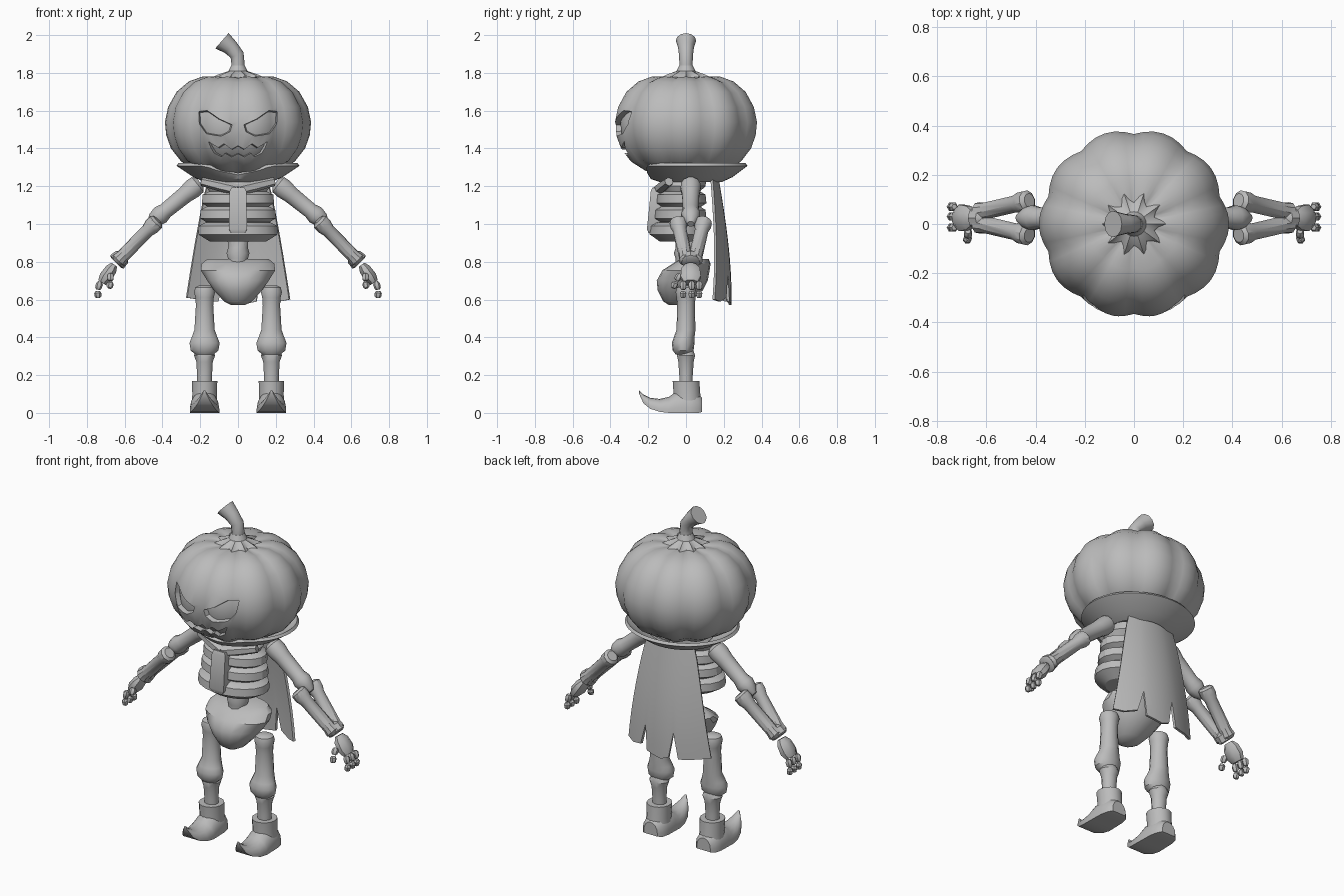
import bpy, bmesh, math
from mathutils import Vector

cube = bpy.data.objects.get("Cube")
if cube:
    bpy.data.objects.remove(cube, do_unlink=True)

GREY = (0.5, 0.5, 0.5, 1)
grey = bpy.data.materials.new("plain_grey")
grey.use_nodes = True
grey.diffuse_color = GREY
grey.node_tree.nodes["Principled BSDF"].inputs["Base Color"].default_value = GREY


def finish(ob, angle=35):
    """Apply modifiers, then smooth with sharp edges kept."""
    bpy.context.view_layer.objects.active = ob
    for m in list(ob.modifiers):
        bpy.ops.object.modifier_apply(modifier=m.name)
    for p in ob.data.polygons:
        p.use_smooth = True
    ob.data.set_sharp_from_angle(angle=math.radians(angle))
    return ob


def loft(name, rings, closed=True, thick=0, cutters=(), angle=35):
    """Skin a list of point rings; closed rings get end caps."""
    bm = bmesh.new()
    rows = [[bm.verts.new(p) for p in r] for r in rings]
    n = len(rows[0])
    for a, b in zip(rows, rows[1:]):
        for i in range(n if closed else n - 1):
            j = (i + 1) % n
            bm.faces.new((a[i], a[j], b[j], b[i]))
    if closed and not thick:
        bm.faces.new(rows[0])
        bm.faces.new(rows[-1])
    bmesh.ops.recalc_face_normals(bm, faces=bm.faces)
    me = bpy.data.meshes.new(name)
    bm.to_mesh(me)
    bm.free()
    me.materials.append(grey)
    ob = bpy.data.objects.new(name, me)
    bpy.context.collection.objects.link(ob)
    if thick:
        m = ob.modifiers.new("thickness", 'SOLIDIFY')
        m.thickness, m.offset = thick, 0
    for c in cutters:
        m = ob.modifiers.new("cut", 'BOOLEAN')
        m.operation, m.solver, m.object = 'DIFFERENCE', 'EXACT', c
    return finish(ob, angle)


def angles(n, offset=0.0):
    return [2 * math.pi * (i + offset) / n for i in range(n)]


def stack(name, layers, n=16, cx=0, angle=35):
    """Horizontal ellipses given as (z, half width, half depth, centre y)."""
    return loft(name, [[(cx + rx * math.cos(a), cy + ry * math.sin(a), z)
                        for a in angles(n, 0.5)] for z, rx, ry, cy in layers], angle=angle)


def bone(name, a, b, profile, n=10, flat=1.0):
    """Tapered rod from a to b; profile holds (fraction, radius)."""
    a, b = Vector(a), Vector(b)
    q = (b - a).to_track_quat('Z', 'Y')
    return loft(name, [[a.lerp(b, t) + q @ Vector((r * math.cos(w), r * flat * math.sin(w), 0))
                        for w in angles(n, 0.5)] for t, r in profile])


# Pumpkin head: ten lobes, carved face over a smaller core
HEAD = [(.02, 1.27), (.12, 1.255), (.22, 1.28), (.3, 1.33), (.355, 1.4), (.38, 1.47),
        (.387, 1.54), (.37, 1.62), (.325, 1.7), (.26, 1.755), (.19, 1.78), (.1, 1.78), (.02, 1.775)]


def pumpkin(name, size, cutters=()):
    rings = []
    for r, z in HEAD:
        ring = []
        for a in angles(60):
            lobe = abs(math.sin(5 * (a + math.pi / 2)))
            k = size * r * (.945 + .055 * lobe)
            ring.append((k * math.cos(a), k * math.sin(a),
                         1.53 + (z - 1.53) * size * (.97 + .03 * lobe)))
        rings.append(ring)
    return loft(name, rings, cutters=cutters, angle=40)


def carver(name, outline):
    cx = sum(p[0] for p in outline) / len(outline)
    cz = sum(p[1] for p in outline) / len(outline)
    ob = loft(name, [[(cx + (x - cx) * k, y, cz + (z - cz) * k) for x, z in outline]
                     for y, k in ((-.45, 1.25), (-.25, .72))])
    ob.hide_render = True
    return ob


EYE = [(.225, 1.61), (.165, 1.605), (.1, 1.555), (.035, 1.525), (.045, 1.49),
       (.09, 1.467), (.17, 1.475), (.215, 1.53)]
SMILE = [(.17, 1.44), (.11, 1.405), (.075, 1.425), (.035, 1.395), (0, 1.415)]
CHIN = [(.04, 1.35), (.075, 1.375), (.1, 1.35), (.145, 1.375)]
mouth = (SMILE + [(-x, z) for x, z in SMILE[-2::-1]]
         + [(-x, z) for x, z in CHIN[::-1]] + [(0, 1.37)] + CHIN)
carvers = [carver("mouth_cutter", mouth)]
for s in (-1, 1):
    carvers.append(carver("eye_cutter", [(s * x, z) for x, z in EYE]))
pumpkin("pumpkin_head", 1.0, carvers)
pumpkin("pumpkin_core", .925)
for c in carvers:
    bpy.data.objects.remove(c, do_unlink=True)

# Stem with a ragged cap at its foot
rings = []
for z, r, star in ((1.765, .125, .035), (1.79, .095, .015), (1.81, .05, 0), (1.84, .036, 0)):
    rings.append([((r + star * (-1) ** i) * math.cos(a), (r + star * (-1) ** i) * math.sin(a), z)
                  for i, a in enumerate(angles(20))])
loft("stem_cap", rings)
rings = []
for x, z, r, tilt in ((0, 1.8, .038, 0), (0, 1.85, .035, 0), (-.005, 1.895, .037, .4),
                      (-.04, 1.935, .042, .75), (-.085, 1.97, .054, .85)):
    rings.append([(x + r * math.cos(a) * math.cos(tilt), r * math.sin(a),
                   z + r * math.cos(a) * math.sin(tilt)) for a in angles(12)])
loft("stem", rings)

# Flared collar, lowered at the front
low, mid, top = [], [], []
for a in angles(48):
    s, c = math.sin(a), math.cos(a)
    off = min(a, 2 * math.pi - a)
    dip = max(0, 1 - off / .55) ** .6
    low.append((.17 * s, .025 - .16 * c, 1.23))
    mid.append((.23 * s, .03 - .21 * c, 1.255 - .01 * dip))
    top.append(((.32 - .06 * dip) * s, .035 - (.285 - .06 * dip) * c, 1.315 - .05 * dip))
loft("collar", [low, mid, top], thick=.018)

# Rib cage, breastbone, collarbones, spine
layers = [(1.25, .14, .11, 0), (1.2, .17, .125, -.02)]
for z, rx, ry, cy in ((1.13, .19, .13, -.025), (1.05, .2, .135, -.03), (.965, .21, .15, -.04)):
    layers += [(z + .043, rx - .035, ry - .03, cy), (z + .025, rx, ry, cy),
               (z - .02, rx + .003, ry + .005, cy), (z - .04, rx - .03, ry - .025, cy)]
layers.append((.907, .15, .1, -.04))
stack("rib_cage", layers, 20, angle=25)
bone("breastbone", (0, -.15, 1.19), (0, -.17, .95), [(0, .05), (.08, .062), (.92, .068), (1, .05)], 4, .8)
bone("spine", (0, 0, .76), (0, 0, .95), [(0, .06), (.3, .055), (.45, .064), (.6, .055), (1, .06)])

# Pelvis
stack("pelvis", [(.57, .035, .03, -.06), (.59, .075, .07, -.05), (.65, .13, .12, -.03),
                 (.7, .165, .135, -.02), (.755, .2, .125, 0), (.79, .195, .1, .03),
                 (.815, .165, .075, .045)], 18)

# Cape with a torn hem
COLS = [(-1, .61), (-.75, .6), (-.5, .59), (-.38, .59), (-.3, .74), (-.18, .59), (0, .57),
        (.2, .58), (.36, .59), (.45, .74), (.55, .61), (.8, .59), (1, .6)]
rows = []
for i in range(9):
    row = []
    for u, hem in COLS:
        z = 1.25 + (hem - 1.25) * i / 8
        t = (1.25 - z) / .66
        row.append((u * (.15 + .125 * t ** .8), .165 + .07 * math.sin(t * math.pi / 2)
                    - u * u * (.03 + .06 * t), z))
    rows.append(row)
loft("cape", rows, closed=False, thick=.014)

KNOB = [(0, .03), (.04, .045), (.15, .045), (.25, .036), (.85, .036), (.95, .042), (1, .03)]
CHUNK = [(0, .011), (.3, .019), (.8, .017), (1, .01)]

for s, side in ((-1, "right"), (1, "left")):
    # Collarbone and arm
    bone(side + "_collarbone", (0, -.145, 1.18), (s * .19, -.09, 1.225),
         [(0, .03), (.5, .03), (1, .024)], 6)
    bone(side + "_upper_arm", (s * .2, .025, 1.22), (s * .47, .025, 1.0),
         [(0, .03), (.05, .052), (.15, .055), (.3, .047), (.68, .043), (.78, .052),
          (.9, .042), (1, .018)], 12)
    for part, y0, y1 in (("inner", -.045, .005), ("outer", .095, .045)):
        bone(f"{side}_{part}_forearm", (s * .425, y0, 1.02), (s * .64, y1, .8), KNOB)
    bone(side + "_wrist", (s * .6, .025, .84), (s * .645, .025, .795),
         [(0, .025), (.3, .045), (.9, .05), (1, .04)])
    # Hand
    bone(side + "_palm", (s * .655, .025, .785), (s * .72, .025, .69),
         [(0, .03), (.25, .052), (.7, .058), (1, .04)], 8, .65)
    for k, y in enumerate((-.015, .03, .07)):
        bone(f"{side}_finger_{k}_base", (s * .73, y, .695), (s * .742, y, .652), CHUNK, 6)
        bone(f"{side}_finger_{k}_tip", (s * .744, y, .645), (s * .74, y, .608), CHUNK, 6)
    bone(side + "_thumb_base", (s * .675, -.03, .735), (s * .675, -.05, .7), CHUNK, 6)
    bone(side + "_thumb_tip", (s * .675, -.055, .695), (s * .68, -.068, .66), CHUNK, 6)

    # Leg
    x = s * .177
    stack(side + "_thigh", [(.31, .05, .04, -.015), (.33, .075, .055, -.015), (.37, .082, .06, -.015),
                            (.4, .07, .055, -.01), (.44, .055, .05, 0), (.57, .047, .047, 0),
                            (.61, .05, .05, 0), (.64, .057, .055, 0), (.665, .05, .048, 0),
                            (.675, .03, .03, 0)], 14, x)
    stack(side + "_shin", [(.14, .04, .036, 0), (.2, .041, .037, 0), (.27, .045, .042, 0),
                           (.305, .058, .05, 0), (.33, .045, .04, 0)], 12, x)

    # Boot with a curled toe
    stack(side + "_boot_cuff", [(.04, .07, .075, .008), (.1, .066, .072, .005),
                                (.17, .069, .072, 0)], 16, x)
    sections = [(.085, .005, .08, .045), (.065, 0, .1, .065), (.02, 0, .115, .075),
                (-.05, 0, .115, .077), (-.09, 0, .085, .078), (-.14, .006, .074, .072),
                (-.19, .022, .08, .056), (-.225, .05, .097, .036), (-.25, .105, .12, .008)]
    loft(side + "_boot", [[(x + w * math.cos(a), y, lo + (hi - lo) * h)
                           for a, h in [(math.pi, 0)] + [(math.pi * i / 8, .25 + .75 * math.sin(math.pi * i / 8))
                                                        for i in range(8, -1, -1)] + [(0, 0)]]
                          for y, lo, hi, w in sections])
